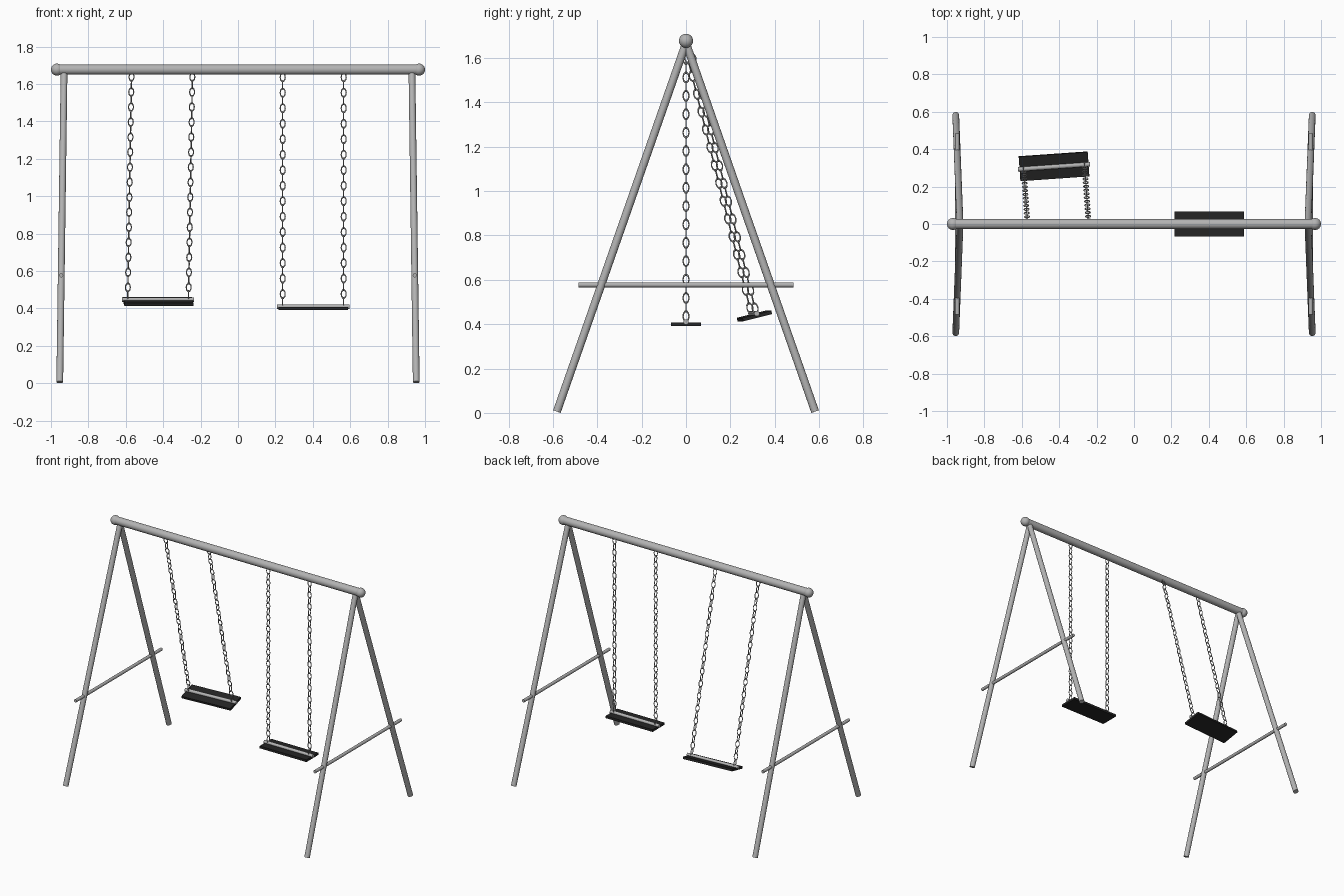
import bpy, math
from mathutils import Vector, Matrix

cube = bpy.data.objects.get("Cube")
if cube:
    bpy.data.objects.remove(cube, do_unlink=True)


def material(name, colour):
    m = bpy.data.materials.new(name)
    m.use_nodes = True
    m.diffuse_color = colour
    node = m.node_tree.nodes["Principled BSDF"]
    node.inputs["Base Color"].default_value = colour
    return m


STEEL = material("galvanised_steel", (0.45, 0.45, 0.45, 1))
RUBBER = material("black_rubber", (0.018, 0.018, 0.018, 1))


def finish(name, mat, smooth=True):
    ob = bpy.context.object
    ob.name = name
    ob.data.materials.append(mat)
    if smooth:
        bpy.ops.object.shade_smooth_by_angle(angle=math.radians(40))
    return ob


def tube(name, a, b, radius, sides=20):
    a, b = Vector(a), Vector(b)
    bpy.ops.mesh.primitive_cylinder_add(vertices=sides, radius=radius, depth=(b - a).length)
    ob = finish(name, STEEL)
    ob.matrix_world = Matrix.Translation((a + b) / 2) @ (b - a).to_track_quat("Z", "Y").to_matrix().to_4x4()
    return ob


def ball(name, centre, radius):
    bpy.ops.mesh.primitive_uv_sphere_add(segments=24, ring_count=16, radius=radius, location=centre)
    return finish(name, STEEL)


BEAM_Z = 1.677

# Top beam
tube("top_beam", (-0.968, 0, BEAM_Z), (0.968, 0, BEAM_Z), 0.027, 28)

# End frames: ball cap, two splayed legs and a brace
for side, s in (("left", 1), ("right", -1)):
    ball(side + "_end_cap", (s * 0.968, 0, BEAM_Z), 0.032)
    for end, d in (("front", -1), ("back", 1)):
        tube(f"{side}_{end}_leg", (s * 0.93, 0, BEAM_Z - 0.01), (s * 0.953, d * 0.582, 0.006), 0.018)
    tube(side + "_brace", (s * 0.945, -0.485, 0.577), (s * 0.945, 0.485, 0.577), 0.011, 16)

# One shared chain link, stretched into an oval
bpy.ops.mesh.primitive_torus_add(major_segments=10, minor_segments=6, major_radius=0.0135,
                                 minor_radius=0.003, rotation=(math.pi / 2, 0, 0))
link = finish("chain_link", STEEL)
link.data.transform(Matrix.Diagonal((1, 1.65, 1, 1)))
link_mesh = link.data
bpy.data.objects.remove(link, do_unlink=True)


def chain(name, x, top, bottom, count):
    parts = []
    step = (top - bottom) / count
    for i in range(count):
        ob = bpy.data.objects.new(f"{name}_link", link_mesh)
        bpy.context.collection.objects.link(ob)
        turn = Matrix.Rotation(math.pi / 2 * (i % 2), 4, "Z")
        upright = Matrix.Rotation(math.pi / 2, 4, "X")
        ob.matrix_world = Matrix.Translation((x, 0, top - (i + 0.5) * step)) @ turn @ upright
        parts.append(ob)
    return parts


def swing(name, x, tilt, yaw):
    # Built hanging straight from the origin, then swung about the beam
    parts = []
    bpy.ops.mesh.primitive_cube_add(size=1, location=(0, 0, -1.278))
    seat = finish(name + "_seat", RUBBER, False)
    seat.data.transform(Matrix.Diagonal((0.37, 0.134, 0.016, 1)))
    parts.append(seat)
    parts.append(tube(name + "_seat_bar", (-0.193, 0, -1.267), (0.193, 0, -1.267), 0.012, 16))
    for side, s in (("left", 1), ("right", -1)):
        parts += chain(f"{name}_{side}_chain", s * 0.163, -0.02, -1.262, 30)
    place = (Matrix.Translation((x, 0, BEAM_Z)) @ Matrix.Rotation(math.radians(yaw), 4, "Z")
             @ Matrix.Rotation(math.radians(tilt), 4, "X"))
    bpy.context.view_layer.update()
    for ob in parts:
        ob.matrix_world = place @ ob.matrix_world


swing("left_swing", 0.402, 0, 0)
swing("right_swing", -0.406, 14, 4)
